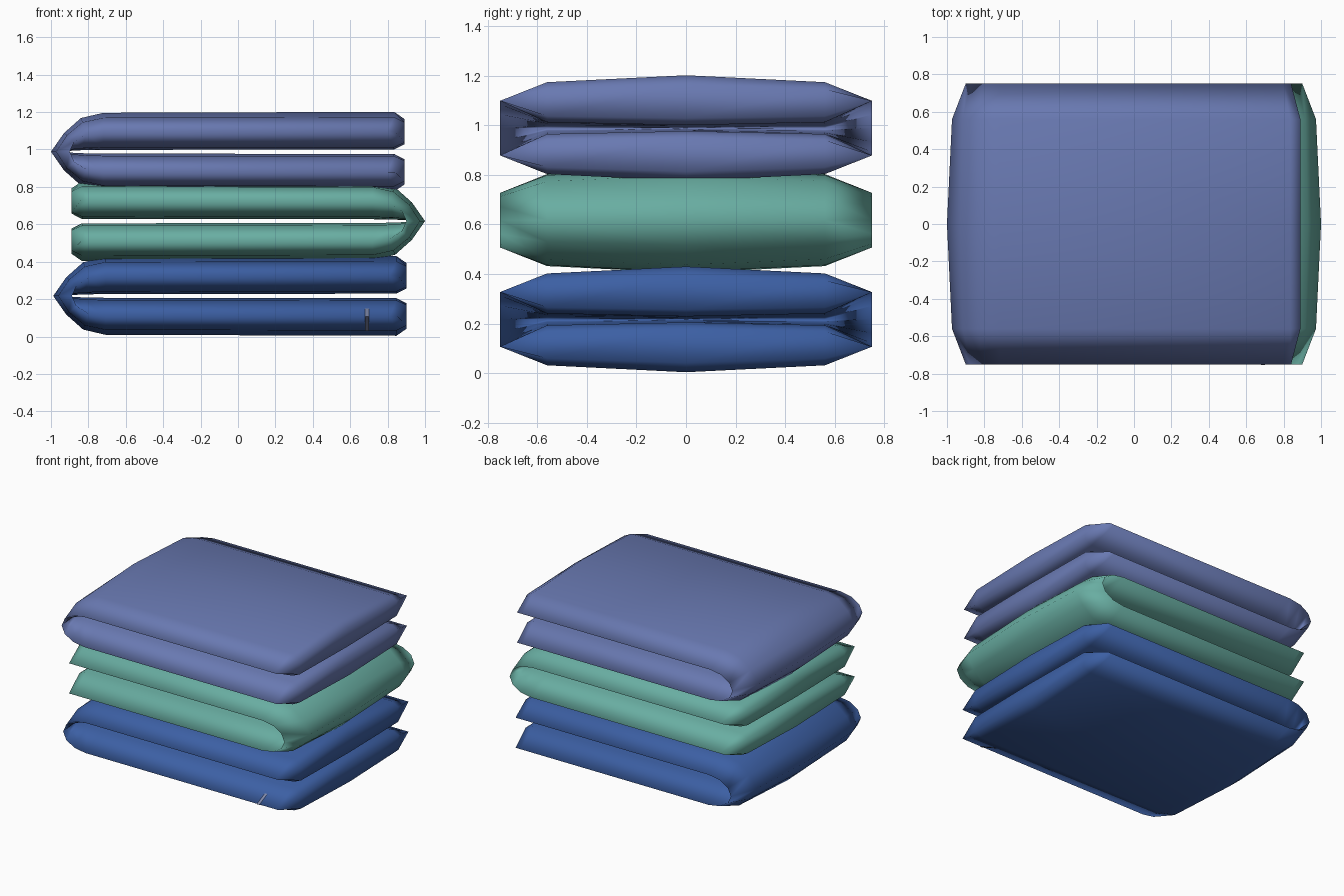
import bpy, bmesh
from mathutils import Vector

if "Cube" in bpy.data.objects:
    bpy.data.objects.remove(bpy.data.objects["Cube"])


def material(name, rgb):
    m = bpy.data.materials.new(name)
    m.diffuse_color = (*rgb, 1)
    m.use_nodes = True
    m.node_tree.nodes["Principled BSDF"].inputs["Base Color"].default_value = m.diffuse_color
    return m


# Upper half of the folded section, from the open end to the fold:
# outer surface, inner surface, and the seam where both meet at the sides (x, z)
OUTER = [(.89, .175), (.835, .213), (-.72, .208), (-.84, .18), (-.93, .10), (-1.0, 0)]
INNER = [(.89, .04), (.835, .012), (-.72, .010), (-.84, .008), (-.91, .004), (-.95, 0)]
SEAM = [(.84, .11), (.80, .11), (-.72, .11), (-.81, .095), (-.875, .055), (-.90, 0)]
# y station, and how far outer and inner surfaces have closed onto the seam
STATIONS = [(-.75, 1, 1), (-.56, .27, .12), (0, 0, 0), (.56, .27, .12), (.75, 1, 1)]


def unfold(half):
    """Mirror the upper half below the fold line."""
    return half + [(x, -z) for x, z in reversed(half[:-1])]


def blend(a, b, t):
    pts = []
    for (ax, az), (bx, bz) in zip(a, b):
        tx = t if t == 1 or ax < 0 else 0
        pts.append((ax + (bx - ax) * tx, az + (bz - az) * t))
    return pts


def towel(name, z, mat, flip=1, shift=0):
    bm = bmesh.new()
    rings = []
    for y, t_out, t_in in STATIONS:
        sec = unfold(blend(OUTER, SEAM, t_out)) + unfold(blend(INNER, SEAM, t_in))[::-1]
        rings.append([bm.verts.new((flip * px + shift, y, pz + z)) for px, pz in sec])
    n = len(rings[0])
    for a, b in zip(rings, rings[1:]):
        for i in range(n):
            j = (i + 1) % n
            bm.faces.new((a[i], a[j], b[j], b[i]))
    bmesh.ops.remove_doubles(bm, verts=bm.verts, dist=.0005)
    bmesh.ops.recalc_face_normals(bm, faces=bm.faces)
    for f in bm.faces:
        f.smooth = True
    me = bpy.data.meshes.new(name)
    bm.to_mesh(me)
    bm.free()
    me.materials.append(mat)
    ob = bpy.data.objects.new(name, me)
    bpy.context.collection.objects.link(ob)
    return ob


# Three folded towels, the middle one turned round
towel("bottom_towel", .217, material("deep blue", (.045, .115, .37)), 1, .012)
towel("middle_towel", .617, material("sea green", (.14, .42, .36)), -1)
towel("top_towel", .988, material("lavender blue", (.14, .19, .44)))

# Small pale stitched strip wrapped round the front edge of the bottom towel
bm = bmesh.new()
path = [(-.60, .030), (-.755, .107), (-.66, .150)]
cols = [[bm.verts.new((x, y, z)) for y, z in path] for x in (.68, .70)]
for i in range(2):
    bm.faces.new((cols[0][i], cols[1][i], cols[1][i + 1], cols[0][i + 1]))
me = bpy.data.meshes.new("stitched_strip")
bm.to_mesh(me)
bm.free()
me.materials.append(material("pale grey blue", (.22, .26, .42)))
bpy.context.collection.objects.link(bpy.data.objects.new("stitched_strip", me))
